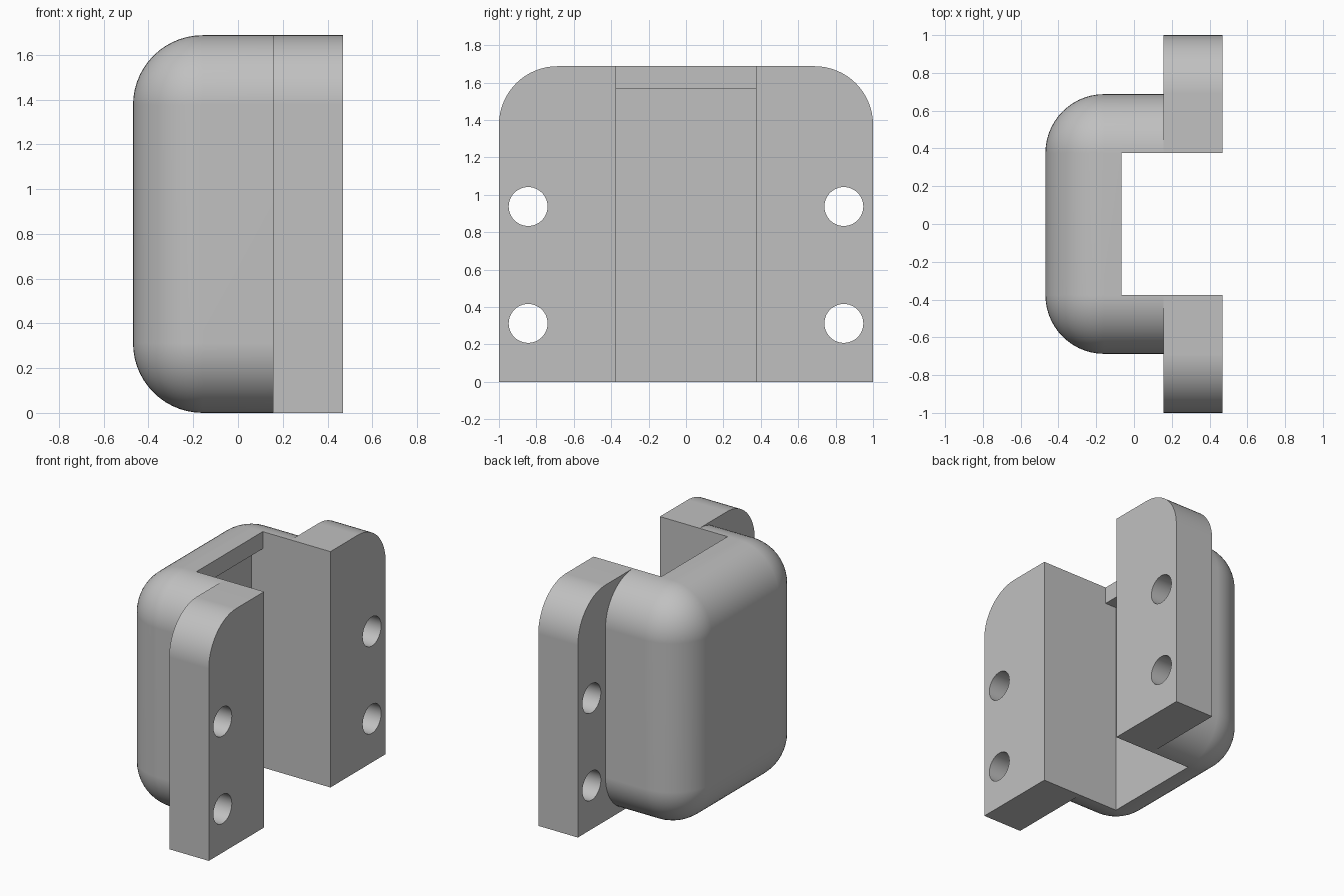
import bpy, bmesh, math
from mathutils import Matrix

# Overall dimensions
HALF_X, PLATE_X = 0.469, 0.156
HEIGHT, RADIUS = 1.6875, 0.3125
BODY_Y, SLOT_Y = 0.6875, 0.375
LIP_X, CAVITY_X, LIP_Z = -0.0665, -0.157, 1.565
HOLE_Y, HOLE_R = 0.844, 0.104
HOLE_HEIGHTS = (0.3125, 0.9375)

cube = bpy.data.objects.get("Cube")
if cube:
    bpy.data.objects.remove(cube, do_unlink=True)

grey = bpy.data.materials.new("light_grey")
grey.use_nodes = True
GREY = (0.53, 0.53, 0.53, 1)
grey.diffuse_color = GREY
grey.node_tree.nodes["Principled BSDF"].inputs["Base Color"].default_value = GREY


def make_object(name, bm):
    bmesh.ops.recalc_face_normals(bm, faces=bm.faces)
    mesh = bpy.data.meshes.new(name)
    bm.to_mesh(mesh)
    bm.free()
    obj = bpy.data.objects.new(name, mesh)
    bpy.context.collection.objects.link(obj)
    mesh.materials.append(grey)
    return obj


def prism(name, points, depth):
    """Extrude a closed outline of 3D points along a depth vector."""
    bm = bmesh.new()
    face = bm.faces.new([bm.verts.new(p) for p in points])
    extruded = bmesh.ops.extrude_face_region(bm, geom=[face])["geom"]
    verts = [g for g in extruded if isinstance(g, bmesh.types.BMVert)]
    bmesh.ops.translate(bm, verts=verts, vec=depth)
    return make_object(name, bm)


def activate(obj):
    bpy.ops.object.select_all(action='DESELECT')
    obj.select_set(True)
    bpy.context.view_layer.objects.active = obj


def cut(obj, cutter):
    cutter.hide_render = True
    mod = obj.modifiers.new("cut", 'BOOLEAN')
    mod.operation, mod.solver, mod.object = 'DIFFERENCE', 'EXACT', cutter
    activate(obj)
    bpy.ops.object.modifier_apply(modifier=mod.name)
    bpy.data.objects.remove(cutter, do_unlink=True)


def smooth(obj):
    activate(obj)
    bpy.ops.object.shade_smooth_by_angle(angle=math.radians(30))
    mod = obj.modifiers.new("even_shading", 'WEIGHTED_NORMAL')
    mod.keep_sharp = True


# Rounded housing: every edge is filleted except around the plate side
bm = bmesh.new()
bmesh.ops.create_cube(bm, size=1)
bmesh.ops.scale(bm, verts=bm.verts, vec=(HALF_X + PLATE_X, 2 * BODY_Y, HEIGHT))
bmesh.ops.translate(bm, verts=bm.verts, vec=((PLATE_X - HALF_X) / 2, 0, HEIGHT / 2))
rounded = [e for e in bm.edges if min(v.co.x for v in e.verts) < 0]
bmesh.ops.bevel(bm, geom=rounded, offset=RADIUS - 0.001, offset_type='OFFSET',
                segments=14, profile=0.5, affect='EDGES')
housing = make_object("housing", bm)

# Open slot, stepped deeper below the top lip
outline = [(LIP_X, 2), (LIP_X, LIP_Z), (CAVITY_X, LIP_Z), (CAVITY_X, -1), (1, -1), (1, 2)]
slot = prism("slot_cutter", [(x, -SLOT_Y, z) for x, z in outline], (0, 2 * SLOT_Y, 0))
cut(housing, slot)
smooth(housing)

# Mounting flanges with one rounded top corner and two bolt holes
for name, side in (("front_flange", -1), ("back_flange", 1)):
    profile = [(SLOT_Y, 0), (1, 0)]
    for i in range(17):
        a = math.pi / 2 * i / 16
        profile.append((1 - RADIUS + RADIUS * math.cos(a),
                        HEIGHT - RADIUS + RADIUS * math.sin(a)))
    profile.append((SLOT_Y, HEIGHT))
    flange = prism(name, [(PLATE_X, side * y, z) for y, z in profile],
                   (HALF_X - PLATE_X, 0, 0))
    for z in HOLE_HEIGHTS:
        bm = bmesh.new()
        place = Matrix.Translation((0.3, side * HOLE_Y, z)) @ Matrix.Rotation(math.pi / 2, 4, 'Y')
        bmesh.ops.create_cone(bm, cap_ends=True, segments=48, radius1=HOLE_R,
                              radius2=HOLE_R, depth=1, matrix=place)
        cut(flange, make_object("hole_cutter", bm))
    smooth(flange)
